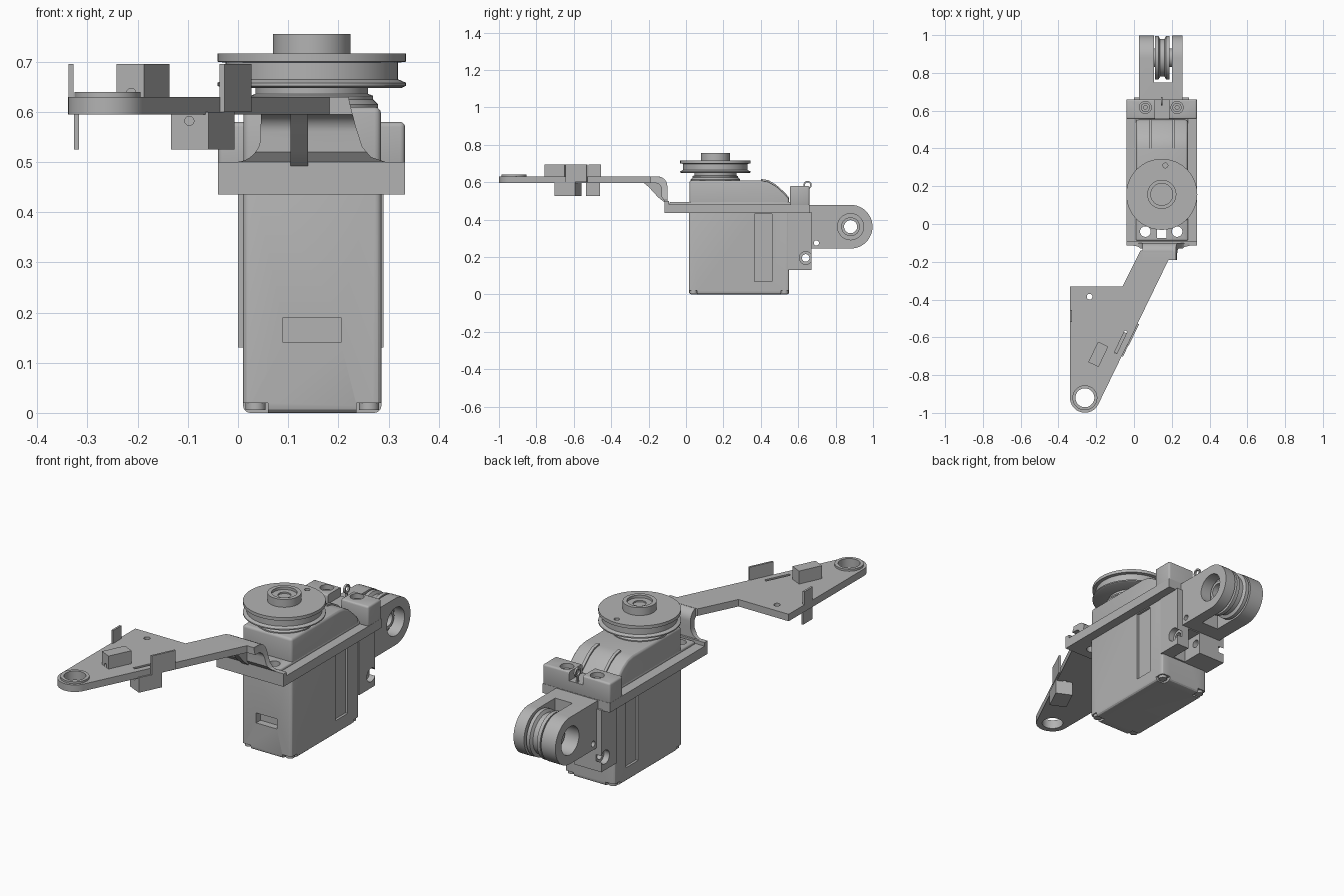
import bpy, bmesh
from math import sin, cos, pi, radians
from mathutils import Vector, Matrix

cube = bpy.data.objects.get("Cube")
if cube:
    bpy.data.objects.remove(cube, do_unlink=True)

grey = bpy.data.materials.new("plain grey")
grey.use_nodes = True
tone = (0.45, 0.45, 0.45, 1)
grey.diffuse_color = tone
grey.node_tree.nodes["Principled BSDF"].inputs["Base Color"].default_value = tone


def finish(name, bm, bevel=0):
    bmesh.ops.recalc_face_normals(bm, faces=bm.faces)
    if bevel:
        sharp = [e for e in bm.edges if e.calc_face_angle(0) > 0.6]
        bmesh.ops.bevel(bm, geom=sharp, offset=bevel, segments=3, profile=0.5,
                        affect='EDGES', clamp_overlap=True)
    mesh = bpy.data.meshes.new(name)
    bm.to_mesh(mesh)
    bm.free()
    mesh.materials.append(grey)
    ob = bpy.data.objects.new(name, mesh)
    bpy.context.collection.objects.link(ob)
    return ob


def place(axis, a, b, t):
    return {'x': (t, a, b), 'y': (a, t, b), 'z': (a, b, t)}[axis]


def prism(name, axis, outline, lo, hi, bevel=0):
    bm = bmesh.new()
    ends = [[bm.verts.new(place(axis, a, b, t)) for a, b in outline] for t in (lo, hi)]
    for ring in ends:
        bm.faces.new(ring)
    n = len(outline)
    for i in range(n):
        j = (i + 1) % n
        bm.faces.new((ends[0][i], ends[0][j], ends[1][j], ends[1][i]))
    return finish(name, bm, bevel)


def arc(a, b, r, start, stop, n=16):
    return [(a + r * cos(radians(start + (stop - start) * i / n)),
             b + r * sin(radians(start + (stop - start) * i / n))) for i in range(n + 1)]


def box(name, x0, x1, y0, y1, z0, z1, bevel=0):
    return prism(name, 'z', [(x0, y0), (x1, y0), (x1, y1), (x0, y1)], z0, z1, bevel)


def cyl(name, axis, a, b, r, lo, hi):
    return prism(name, axis, arc(a, b, r, 0, 360, 40)[:-1], lo, hi)


def lathe(name, axis, a, b, profile, steps=64):
    # closed (radius, height) profile turned about an axis
    bm = bmesh.new()
    rings = []
    for i in range(steps):
        t = 2 * pi * i / steps
        rings.append([bm.verts.new(place(axis, a + r * cos(t), b + r * sin(t), h))
                      for r, h in profile])
    n = len(profile)
    for i in range(steps):
        p, q = rings[i], rings[(i + 1) % steps]
        for j in range(n):
            k = (j + 1) % n
            bm.faces.new((p[j], p[k], q[k], q[j]))
    return finish(name, bm)


def carve(ob, *tools, mode='DIFFERENCE'):
    for tool in tools:
        tool.hide_render = True
        mod = ob.modifiers.new("carve", 'BOOLEAN')
        mod.operation, mod.solver, mod.object = mode, 'EXACT', tool
    bpy.context.view_layer.update()
    graph = bpy.context.evaluated_depsgraph_get()
    mesh = bpy.data.meshes.new_from_object(ob.evaluated_get(graph))
    ob.modifiers.clear()
    ob.data = mesh
    for tool in tools:
        bpy.data.objects.remove(tool, do_unlink=True)
    return ob


def slanted(name, x, y, width, length, z0, z1):
    # box turned to run along the slanted edge of the arm
    ob = box(name, -width / 2, width / 2, -length / 2, length / 2, z0, z1)
    ob.data.transform(Matrix.Translation((x, y, 0)) @ Matrix.Rotation(radians(-25.5), 4, 'Z'))
    return ob


MID = 0.147                       # servo centre line
SIDES = (0.06, 0.228)             # screw columns

# Servo body with side grooves, cable slot and notched bottom corners
body = box("servo_body", 0.01, 0.286, 0.015, 0.552, 0, 0.5, 0.014)
tools = [box("cut", 0.09, 0.205, 0, 0.05, 0.14, 0.19)]
for x in (0.01, 0.286):
    tools.append(box("cut", x - 0.012, x + 0.012, 0.365, 0.46, 0.07, 0.43))
    for y in (0.015, 0.552):
        tools.append(box("cut", x - 0.05, x + 0.05, y - 0.045, y + 0.045, -0.01, 0.02))
carve(body, *tools)
for x in (0.035, 0.261):
    for y in (0.04, 0.527):
        cyl("bottom_screw", 'z', x, y, 0.02, 0.006, 0.03)

# Top case with sloping back and two ridges
slope = [(0.4, 0.61), (0.44, 0.603), (0.48, 0.58), (0.525, 0.54), (0.552, 0.51)]
prism("servo_top_case", 'x', [(0.552, 0.45), (0.018, 0.45), (0.018, 0.61)] + slope,
      0.011, 0.285, 0.013)
for x in (0.08, 0.2):
    prism("top_ridge", 'x', [(y, z + 0.008) for y, z in slope] +
          [(y, z - 0.02) for y, z in reversed(slope)], x, x + 0.015)
lathe("output_collar", 'z', MID, 0.157, [(0.02, 0.59), (0.132, 0.59), (0.132, 0.615),
      (0.122, 0.625), (0.122, 0.632), (0.112, 0.636), (0.112, 0.652), (0.02, 0.652)])

# Grooved pulley on the output shaft
pulley = lathe("pulley", 'z', MID, 0.157, [
    (0.03, 0.648), (0.18, 0.648), (0.188, 0.652), (0.188, 0.658), (0.172, 0.665),
    (0.172, 0.698), (0.188, 0.7), (0.188, 0.716), (0.077, 0.716), (0.077, 0.755),
    (0.058, 0.755), (0.058, 0.742), (0.03, 0.742)])
carve(pulley, cyl("cut", 'z', 0.166, 0.31, 0.013, 0.69, 0.73))
cyl("shaft_screw", 'z', MID, 0.157, 0.032, 0.64, 0.735)

# Mounting plate and servo tabs with screw holes
def front_cuts():
    return [cyl("cut", 'z', x, -0.04, 0.028, 0.4, 0.6) for x in SIDES] + \
           [box("cut", 0.122, 0.172, -0.075, -0.03, 0.4, 0.6)]

plate = box("mounting_plate", -0.04, 0.333, -0.113, 0.66, 0.435, 0.482)
carve(plate, *front_cuts())
tabs = box("servo_tabs", 0.01, 0.286, -0.088, 0.64, 0.46, 0.495, 0.008)
carve(tabs, *front_cuts())
box("front_lip", -0.04, 0.333, -0.115, -0.09, 0.435, 0.5)

# Curved web that lifts the arm off the plate
bend = [(-0.19, 0.63)] + arc(-0.15, 0.58, 0.05, 90, 0, 8) + [(-0.1, 0.44), (-0.115, 0.44),
        (-0.115, 0.5), (-0.13, 0.52)] + arc(-0.165, 0.56, 0.035, 0, 90, 8) + [(-0.19, 0.595)]
web = prism("arm_web", 'x', bend, -0.04, 0.333)
outline = arc(-0.005, 0.55, 0.05, -90, 0, 8) + [(0.047, 0.7), (0.215, 0.7), (0.222, 0.62),
          (0.235, 0.57), (0.248, 0.53), (0.265, 0.51), (0.295, 0.5), (0.295, 0.4), (-0.005, 0.4)]
carve(web, prism("cut", 'y', outline, -0.3, 0), mode='INTERSECT')
prism("arm_gusset", 'x', [(-0.23, 0.6), (-0.2, 0.575), (-0.15, 0.52), (-0.112, 0.49),
                          (-0.112, 0.6)], 0.105, 0.14)

# Flat arm with a rounded tip, holes and a slit
tip = (-0.26, -0.92)
arm = prism("arm", 'z', [(0.207, -0.14), (0.034, -0.14), (-0.06, -0.33), (-0.338, -0.33)] +
            arc(*tip, 0.079, 180, 334.5), 0.595, 0.63)
carve(arm, cyl("cut", 'z', *tip, 0.05, 0.5, 0.7), cyl("cut", 'z', -0.235, -0.385, 0.015, 0.5, 0.7),
      slanted("cut", -0.07, -0.625, 0.014, 0.13, 0.56, 0.7))
lathe("tip_ring", 'z', *tip, [(0.05, 0.595), (0.066, 0.595), (0.066, 0.64), (0.05, 0.64)], 40)

# Blocks and thin guide plates on the arm
upper = slanted("upper_block", -0.189, -0.69, 0.06, 0.12, 0.625, 0.695)
carve(upper, cyl("cut", 'y', -0.213, 0.638, 0.009, -0.8, -0.7))
lower = slanted("lower_block", -0.07, -0.63, 0.083, 0.12, 0.525, 0.6)
carve(lower, cyl("cut", 'y', -0.097, 0.582, 0.009, -0.74, -0.62))
slanted("edge_guide", -0.005, -0.585, 0.01, 0.125, 0.6, 0.695)
box("upper_side_guide", -0.338, -0.328, -0.52, -0.455, 0.6, 0.695)
box("lower_side_guide", -0.327, -0.317, -0.535, -0.46, 0.525, 0.6)

# Rear clamp above the plate, with sunk screws
clamp = box("rear_clamp", -0.04, 0.333, 0.555, 0.66, 0.475, 0.58, 0.01)
carve(clamp, box("cut", 0.11, 0.185, 0.5, 0.7, 0.535, 0.7),
      *[cyl("cut", 'z', x, 0.617, 0.032, 0.54, 0.7) for x in SIDES])
for x in SIDES:
    lathe("clamp_screw", 'z', x, 0.617, [(0.01, 0.53), (0.024, 0.53), (0.024, 0.56),
                                         (0.01, 0.56)], 24)
lathe("cable_hook", 'x', 0.65, 0.585, [(0.014, MID - 0.005), (0.022, MID - 0.005),
                                     (0.022, MID + 0.005), (0.014, MID + 0.005)], 24)
box("hook_post", MID - 0.005, MID + 0.005, 0.645, 0.655, 0.52, 0.572)

# Rear block below the plate
block = box("rear_block", 0.0, 0.29, 0.545, 0.67, 0.13, 0.44)
carve(block, cyl("cut", 'x', 0.64, 0.195, 0.02, -0.1, 0.4),
      box("cut", 0.15, 0.22, 0.56, 0.7, 0.1, 0.24),
      *[cyl("cut", 'x', 0.64, 0.195, 0.034, x - 0.03, x + 0.03) for x in (0, 0.29)])

# Fork with a grooved guide wheel
hub = (0.88, 0.362)
fork = prism("rear_fork", 'x', arc(*hub, 0.117, -90, 90, 24) + [(0.65, 0.479), (0.65, 0.245)],
             0.026, 0.258)
carve(fork, box("cut", 0.105, 0.2, 0.75, 1.1, 0.2, 0.5),
      cyl("cut", 'x', *hub, 0.07, -0.1, 0.4), cyl("cut", 'x', 0.697, 0.275, 0.014, -0.1, 0.4))
lathe("guide_wheel", 'x', *hub, [(0.035, 0.112), (0.115, 0.112), (0.115, 0.13), (0.1, 0.138),
      (0.1, 0.162), (0.115, 0.17), (0.115, 0.188), (0.035, 0.188)], 48)
lathe("wheel_bearing", 'x', *hub, [(0.035, 0.09), (0.05, 0.09), (0.05, 0.215), (0.035, 0.215)], 40)

# Smooth curved faces, keep hard edges
bpy.ops.object.select_all(action='DESELECT')
for ob in bpy.context.collection.objects:
    if ob.type == 'MESH' and grey.name in ob.data.materials:
        ob.select_set(True)
        bpy.context.view_layer.objects.active = ob
bpy.ops.object.shade_smooth_by_angle(angle=radians(30))
